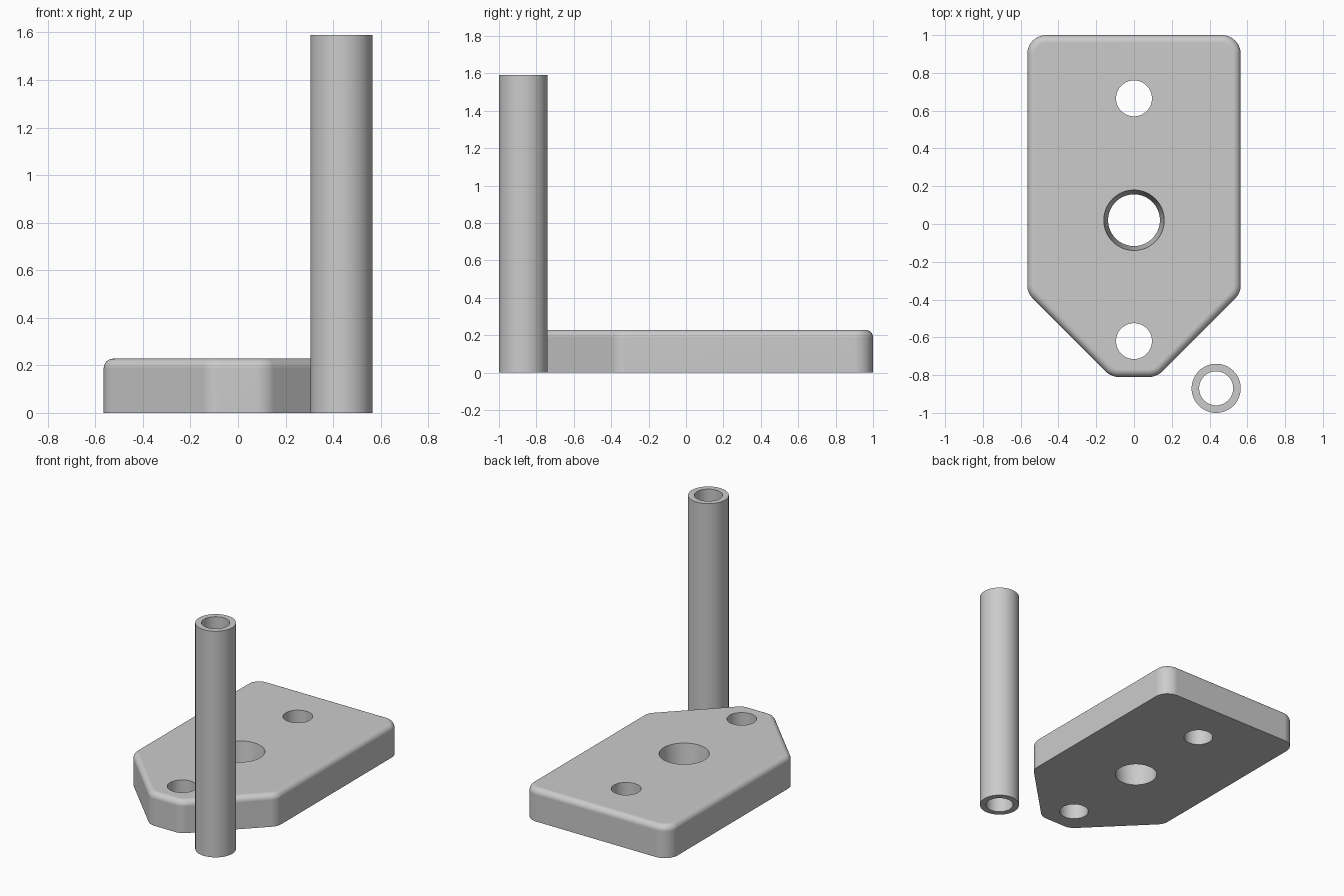
import bpy, bmesh, math
from mathutils import Vector

if "Cube" in bpy.data.objects:
    bpy.data.objects.remove(bpy.data.objects["Cube"])

grey = bpy.data.materials.new("light grey")
grey.diffuse_color = (0.6, 0.6, 0.6, 1)
grey.use_nodes = True
grey.node_tree.nodes["Principled BSDF"].inputs["Base Color"].default_value = grey.diffuse_color


def make_object(name, bm):
    bmesh.ops.recalc_face_normals(bm, faces=bm.faces[:])
    mesh = bpy.data.meshes.new(name)
    bm.to_mesh(mesh)
    bm.free()
    mesh.materials.append(grey)
    obj = bpy.data.objects.new(name, mesh)
    bpy.context.collection.objects.link(obj)
    return obj


def select_only(obj):
    bpy.ops.object.select_all(action='DESELECT')
    obj.select_set(True)
    bpy.context.view_layer.objects.active = obj


def rounded_outline(corners, radius, inset, steps=10):
    """Counter-clockwise convex outline with round corners, moved inwards by inset."""
    pts = []
    for i, p in enumerate(corners):
        p = Vector(p)
        a = (Vector(corners[i - 1]) - p).normalized()
        b = (Vector(corners[(i + 1) % len(corners)]) - p).normalized()
        half = a.angle(b) / 2
        centre = p + (a + b).normalized() * radius / math.sin(half)
        start = math.atan2(-a.x, a.y)          # outward normal of incoming edge
        start = math.atan2(a.x, -a.y)
        sweep = math.pi - 2 * half
        for k in range(steps + 1):
            t = start + sweep * k / steps
            pts.append(centre + Vector((math.cos(t), math.sin(t))) * (radius - inset))
    return pts


def bridge(bm, lower, upper):
    for i in range(len(lower)):
        j = (i + 1) % len(lower)
        bm.faces.new((lower[i], lower[j], upper[j], upper[i]))


# Plate: pointed outline with round corners and a rounded top rim
HALF, HEIGHT, FILLET, CORNER = 0.565, 0.228, 0.04, 0.1
corners = [(-0.12, -0.81), (0.12, -0.81), (HALF, -0.365),
           (HALF, 1.0), (-HALF, 1.0), (-HALF, -0.365)]
levels = [(0, 0)]
for k in range(9):
    t = math.pi / 2 * k / 8
    levels.append((FILLET * (1 - math.cos(t)), HEIGHT - FILLET * (1 - math.sin(t))))
bm = bmesh.new()
rings = [[bm.verts.new((p.x, p.y, z)) for p in rounded_outline(corners, CORNER, inset)]
         for inset, z in levels]
for lower, upper in zip(rings, rings[1:]):
    bridge(bm, lower, upper)
bm.faces.new(rings[0][::-1])
bm.faces.new(rings[-1])
plate = make_object("base_plate", bm)

# Holes: two straight bolt holes and a tapered centre hole (y, bottom radius, top radius)
for y, r_bottom, r_top in [(0.665, 0.095, 0.095), (0.02, 0.137, 0.16), (-0.62, 0.095, 0.095)]:
    grow = (r_top - r_bottom) / HEIGHT * 0.1
    bm = bmesh.new()
    bmesh.ops.create_cone(bm, cap_ends=True, segments=64, radius1=r_bottom - grow,
                          radius2=r_top + grow, depth=HEIGHT + 0.2)
    bmesh.ops.translate(bm, verts=bm.verts[:], vec=(0, y, HEIGHT / 2))
    cutter = make_object("hole_cutter", bm)
    cutter.hide_render = True
    select_only(plate)
    mod = plate.modifiers.new("hole", 'BOOLEAN')
    mod.operation, mod.solver, mod.object = 'DIFFERENCE', 'EXACT', cutter
    bpy.ops.object.modifier_apply(modifier=mod.name)
    bpy.data.objects.remove(cutter)

# Tube: hollow upright pin beside the plate
bm = bmesh.new()
rings = []
for r, z in [(0.13, 0), (0.13, 1.59), (0.09, 1.59), (0.09, 0)]:
    rings.append([bm.verts.new((0.435 + r * math.cos(2 * math.pi * i / 64),
                                -0.87 + r * math.sin(2 * math.pi * i / 64), z))
                  for i in range(64)])
for i in range(4):
    bridge(bm, rings[i], rings[(i + 1) % 4])
tube = make_object("tube", bm)

# Smooth shading that keeps hard edges
for obj in (plate, tube):
    select_only(obj)
    bpy.ops.object.shade_smooth_by_angle(angle=math.radians(30))
    mod = obj.modifiers.new("flat_faces", 'WEIGHTED_NORMAL')
    mod.keep_sharp = True
